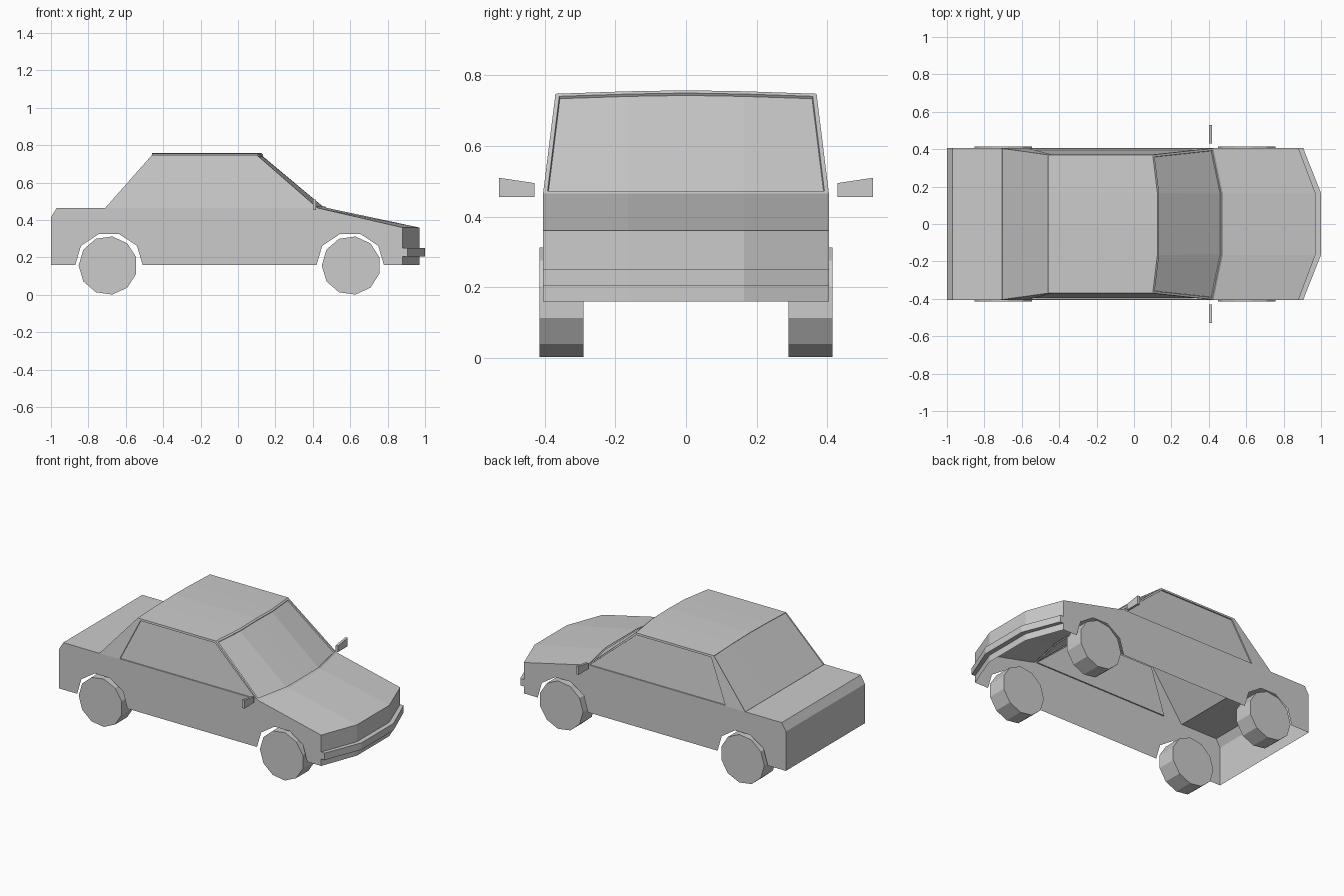
import bpy, bmesh
from math import cos, sin, tau

if "Cube" in bpy.data.objects:
    bpy.data.objects.remove(bpy.data.objects["Cube"])


def finish(name, bm, recalc=True):
    if recalc:
        bmesh.ops.recalc_face_normals(bm, faces=bm.faces[:])
    mesh = bpy.data.meshes.new(name)
    bm.to_mesh(mesh)
    bm.free()
    ob = bpy.data.objects.new(name, mesh)
    bpy.context.collection.objects.link(ob)
    return ob


def prism(name, outline, axis, lo, hi):
    """Extrude a 2D outline along the given axis (0=x, 1=y, 2=z)."""
    bm = bmesh.new()
    rings = []
    for level in (lo, hi):
        ring = []
        for p in outline:
            co = list(p)
            co.insert(axis, level)
            ring.append(bm.verts.new(co))
        rings.append(ring)
        bm.faces.new(ring)
    a, b = rings
    for i in range(len(a)):
        j = (i + 1) % len(a)
        bm.faces.new((a[i], a[j], b[j], b[i]))
    return finish(name, bm)


# Body shell, open underneath: rows run from tail over the roof to the nose
# (x at side, x at middle, z at side, z at middle, half width)
rows = [
    (-1.00, -1.00, 0.16, 0.16, 0.405),
    (-1.00, -1.00, 0.415, 0.415, 0.405),
    (-0.97, -0.97, 0.465, 0.465, 0.405),
    (-0.71, -0.71, 0.465, 0.465, 0.405),
    (-0.46, -0.46, 0.748, 0.755, 0.37),
    (0.10, 0.125, 0.748, 0.755, 0.37),
    (0.425, 0.475, 0.465, 0.465, 0.405),
    (0.88, 0.97, 0.36, 0.36, 0.405),
    (0.88, 0.97, 0.16, 0.16, 0.405),
]
bm = bmesh.new()
grid = []
for xs, xm, zs, zm, w in rows:
    grid.append([bm.verts.new(p) for p in (
        (xs, -w, zs), (xm, -0.165, zm), (xm, 0, zm + (zm - zs) * 0.4),
        (xm, 0.165, zm), (xs, w, zs))])
strips = []
for r0, r1 in zip(grid, grid[1:]):
    strips.append([bm.faces.new((r0[c], r1[c], r1[c + 1], r0[c + 1]))
                   for c in range(4)])

# Sides with wheel arches and recessed windows
arch = [(0.18, 0.16), (0.15, 0.262), (0.055, 0.325),
        (-0.055, 0.325), (-0.15, 0.262), (-0.18, 0.16)]
window = [(-0.565, 0.468), (-0.44, 0.735), (0.095, 0.735), (0.41, 0.468)]


def side_y(z):
    return 0.405 - 0.035 * (z - 0.465) / 0.283


for s, col in ((-1, 0), (1, 4)):
    edge = [row[col] for row in grid]
    sill = [bm.verts.new((cx + dx, s * 0.405, z))
            for cx in (0.60, -0.69) for dx, z in arch]
    loop = edge[:4] + edge[6:] + sill
    bm.faces.new(loop if s > 0 else loop[::-1])
    hole = [bm.verts.new((x, s * side_y(z), z)) for x, z in window]
    glass = [bm.verts.new((x, s * (side_y(z) - 0.008), z)) for x, z in window]
    for a, b in ((edge[3:7], hole), (hole, glass)):
        for i in range(4):
            j = (i + 1) % 4
            quad = (a[i], a[j], b[j], b[i])
            bm.faces.new(quad if s > 0 else quad[::-1])
    bm.faces.new(glass if s > 0 else glass[::-1])

# Windscreen and rear window recesses
for strip in (strips[3], strips[5]):
    bmesh.ops.inset_region(bm, faces=strip, thickness=0.012, use_even_offset=True)
    bmesh.ops.inset_region(bm, faces=strip, thickness=0.001, depth=-0.008,
                           use_even_offset=True)
finish("body", bm, recalc=False)

# Front bumper
prism("front_bumper", [(0.88, -0.405), (0.905, -0.405), (1.0, -0.165),
                       (1.0, 0.165), (0.905, 0.405), (0.88, 0.405),
                       (0.97, 0.165), (0.97, -0.165)], 2, 0.205, 0.25)

# Wheels
for end, cx in (("rear", -0.695), ("front", 0.605)):
    rim = [(cx - 0.157 * cos(tau * i / 11), 0.157 + 0.157 * sin(tau * i / 11))
           for i in range(11)]
    for side, s in (("right", -1), ("left", 1)):
        prism(f"{end}_{side}_wheel", rim, 1, s * 0.29, s * 0.415)

# Door mirrors
for side, s in (("right", -1), ("left", 1)):
    prism(f"{side}_door_mirror", [(s * 0.43, 0.455), (s * 0.53, 0.455),
                                  (s * 0.53, 0.51), (s * 0.43, 0.495)],
          0, 0.40, 0.416)
